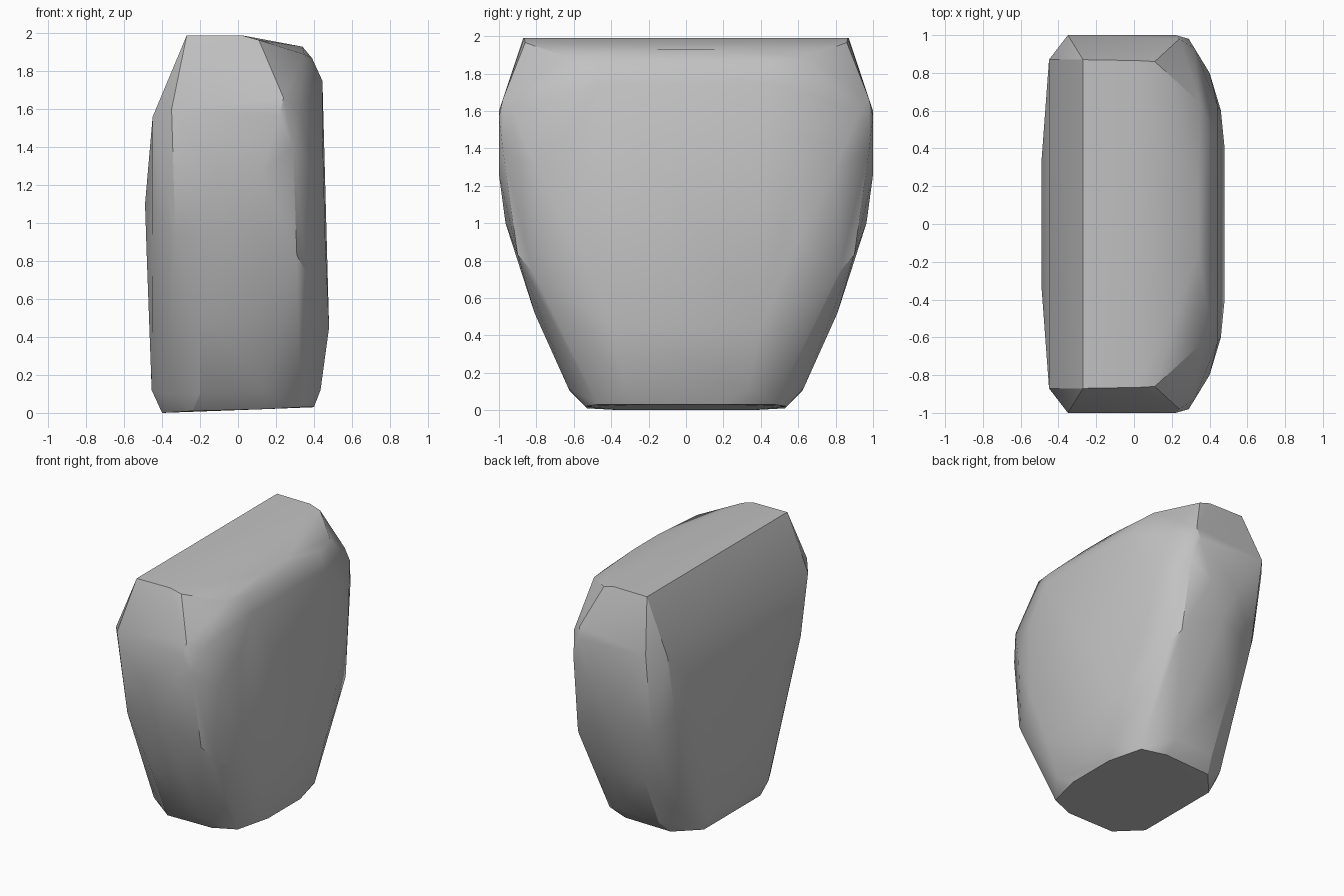
import bpy
import bmesh
import math

# Start clean
default_cube = bpy.data.objects.get("Cube")
if default_cube:
    bpy.data.objects.remove(default_cube, do_unlink=True)


def make_material(name, value):
    material = bpy.data.materials.new(name)
    material.use_nodes = True
    colour = (value, value, value, 1)
    material.diffuse_color = colour
    shader = material.node_tree.nodes["Principled BSDF"]
    shader.inputs["Base Color"].default_value = colour
    shader.inputs["Roughness"].default_value = 0.9
    return material


def make_boulder(name, corner_groups, material):
    """Wrap a chiselled hull around corners mirrored from back to front."""
    bm = bmesh.new()
    for corners in corner_groups:
        for x, y, z in corners:
            for side in (-1, 1):
                bm.verts.new((x, side * y, z))
    bmesh.ops.convex_hull(bm, input=bm.verts[:], use_existing_faces=False)
    loose = [vert for vert in bm.verts if not vert.link_faces]
    bmesh.ops.delete(bm, geom=loose, context='VERTS')
    bmesh.ops.dissolve_limit(bm, angle_limit=math.radians(1),
                             verts=bm.verts[:], edges=bm.edges[:])
    bmesh.ops.recalc_face_normals(bm, faces=bm.faces[:])

    mesh = bpy.data.meshes.new(name)
    bm.to_mesh(mesh)
    bm.free()
    mesh.materials.append(material)
    boulder = bpy.data.objects.new(name, mesh)
    bpy.context.collection.objects.link(boulder)
    bpy.ops.object.select_all(action='DESELECT')
    boulder.select_set(True)
    bpy.context.view_layer.objects.active = boulder
    bpy.ops.object.shade_smooth_by_angle(angle=math.radians(28))
    return boulder


# Flat crown, sloping down towards the left side
crown = [(-.27, .87, 1.99), (.02, .865, 1.99), (.11, .86, 1.965),
         (.35, .64, 1.89), (.34, .15, 1.93)]

# Shoulders, where the stone is longest
shoulders = [(-.35, 1, 1.6), (-.45, .87, 1.56), (.22, 1, 1.57),
             (.24, .98, 1.66), (.32, .93, 1.6), (.39, .45, 1.87),
             (.445, .45, 1.75), (.445, .62, 1.5)]

# Middle of the body, tapering downwards with chamfered corners
body = [(-.12, 1, 1.26), (.12, 1, 1.26), (.29, .98, 1.4), (.4, .8, 1.3),
        (-.49, .33, 1.1), (-.33, .9, .93), (-.45, .78, 1.1),
        (0, .965, 1), (.31, .9, .83), (.36, .82, .74), (.46, .6, .9),
        (-.48, .4, .8), (.08, .81, .52), (-.2, .81, .52),
        (.48, .4, .45)]

# Narrow foot with a small bevel above the ground
foot = [(-.455, .37, .12), (-.38, .5, .1), (-.2, .62, .1),
        (.14, .63, .12), (.435, .33, .12), (-.4, .35, 0),
        (-.24, .53, .01), (.15, .54, .02), (.33, .475, .03),
        (.4, .2, .03)]

stone_grey = make_material("stone grey", 0.54)
make_boulder("boulder", (crown, shoulders, body, foot), stone_grey)
